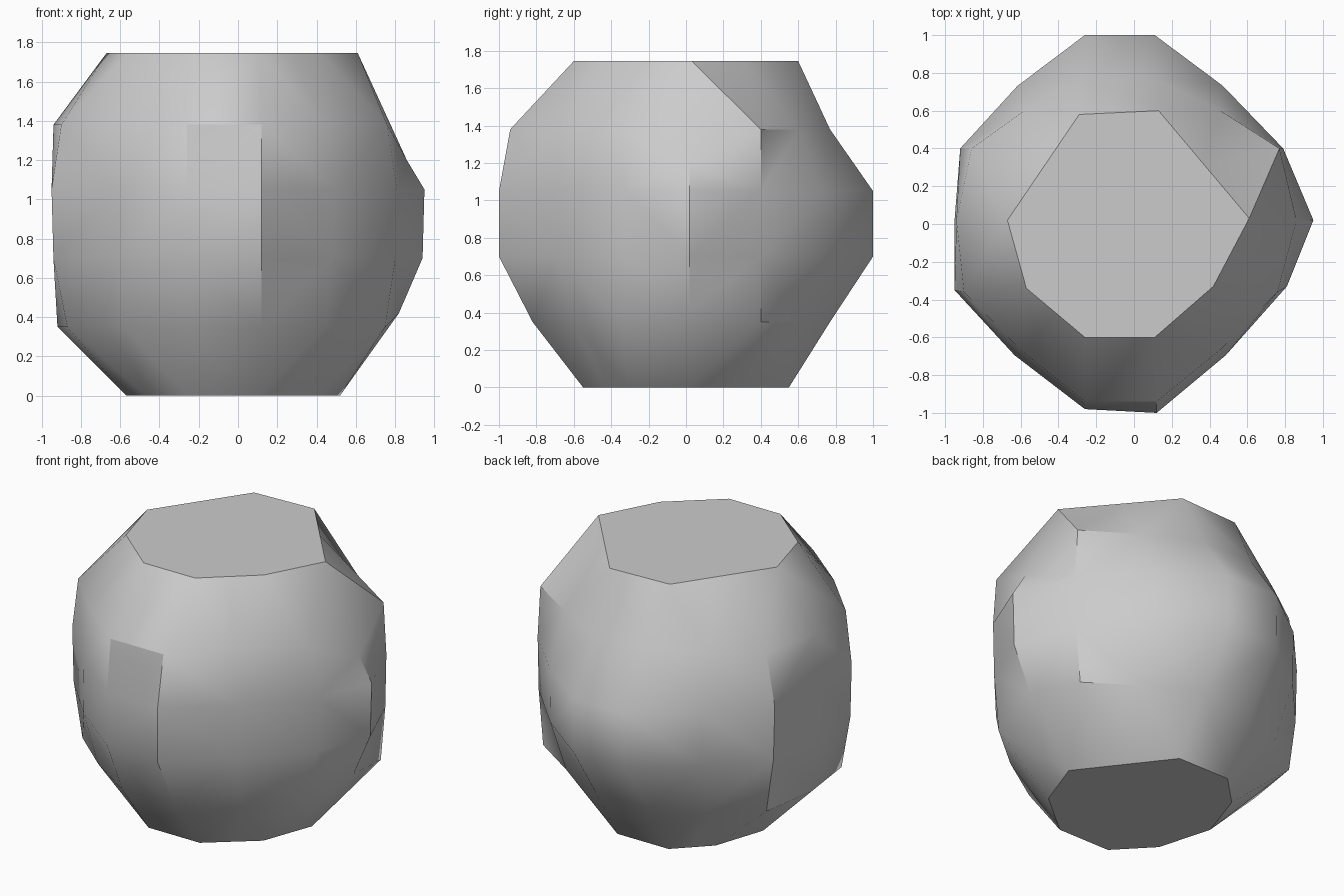
import bpy
import bmesh
import math
from mathutils import Vector

default_cube = bpy.data.objects.get("Cube")
if default_cube:
    bpy.data.objects.remove(default_cube, do_unlink=True)


def make_material(name, color):
    material = bpy.data.materials.new(name)
    material.use_nodes = True
    material.diffuse_color = color
    material.node_tree.nodes["Principled BSDF"].inputs["Base Color"].default_value = color
    return material


def full_ring(anchors, height, bulge):
    """Turn ten anchors into a ring, adding a bulged point at each corner."""
    corners = (1, 4, 6, 9)
    ring = []
    for i, anchor in enumerate(anchors):
        point = Vector((anchor[0], anchor[1], anchor[2] if len(anchor) > 2 else height))
        ring.append(point)
        if i in corners:
            nxt = anchors[(i + 1) % len(anchors)]
            ring.append(Vector(((anchor[0] + nxt[0]) / 2 * bulge,
                                (anchor[1] + nxt[1]) / 2 * bulge, height)))
    return ring


def loft(bm, rings):
    """Skin neighbouring rings and close both ends."""
    loops = [[bm.verts.new(p) for p in ring] for ring in rings]
    count = len(loops[0])
    for low, high in zip(loops, loops[1:]):
        for i in range(count):
            j = (i + 1) % count
            bm.faces.new((low[i], low[j], high[j], high[i]))
    bm.faces.new(reversed(loops[0]))
    bm.faces.new(loops[-1])


# Cross-sections, counter-clockwise from the front panel's right edge
base = [(-.26, -.55), (.11, -.55), (.4, -.31), (.52, .02), (.52, .02),
        (.11, .55), (-.26, .55), (-.46, .35), (-.57, .02), (-.47, -.33)]
hip = [(-.26, -.82), (.12, -.82), (.75, -.35), (.82, .02, .42), (.75, .4),
       (.11, .77), (-.26, .77), (-.86, .4), (-.92, .02), (-.87, -.36)]
belly = [(-.26, -.98), (.12, -1), (.81, -.33), (.95, .02), (.79, .4),
         (.11, 1), (-.26, 1), (-.92, .4), (-.95, .02), (-.95, -.35)]
shoulder = [(-.26, -.94), (.12, -.94), (.76, -.36), (.86, .02, 1.2), (.77, .4),
            (.11, .77), (-.26, .77), (-.86, .4), (-.94, .02), (-.9, -.36)]
crown = [(-.26, -.6), (.11, -.6), (.42, -.33), (.61, .03), (.61, .03),
         (.13, .6), (-.29, .58), (-.67, .02), (-.67, .02), (-.57, -.34)]
belly_low = [(x * .99, y) for x, y in belly]

bm = bmesh.new()
loft(bm, [
    full_ring(base, 0, 1),
    full_ring(hip, .35, 1.03),
    full_ring(belly_low, .7, 1.045),
    full_ring(belly, 1.05, 1.045),
    full_ring(shoulder, 1.38, 1.03),
    full_ring(crown, 1.745, 1),
])

# Weld doubled anchors, then split the bent quads into facets
bmesh.ops.remove_doubles(bm, verts=bm.verts, dist=.001)
bmesh.ops.triangulate(bm, faces=[f for f in bm.faces if len(f.verts) == 4],
                      quad_method='SHORT_EDGE')
bmesh.ops.recalc_face_normals(bm, faces=bm.faces)

# Boulder
mesh = bpy.data.meshes.new("boulder")
bm.to_mesh(mesh)
bm.free()
mesh.materials.append(make_material("stone grey", (.6, .6, .6, 1)))
boulder = bpy.data.objects.new("boulder", mesh)
bpy.context.collection.objects.link(boulder)

# Soften gentle facets and keep the hard edges
bpy.ops.object.select_all(action='DESELECT')
boulder.select_set(True)
bpy.context.view_layer.objects.active = boulder
bpy.ops.object.shade_smooth_by_angle(angle=math.radians(35))
